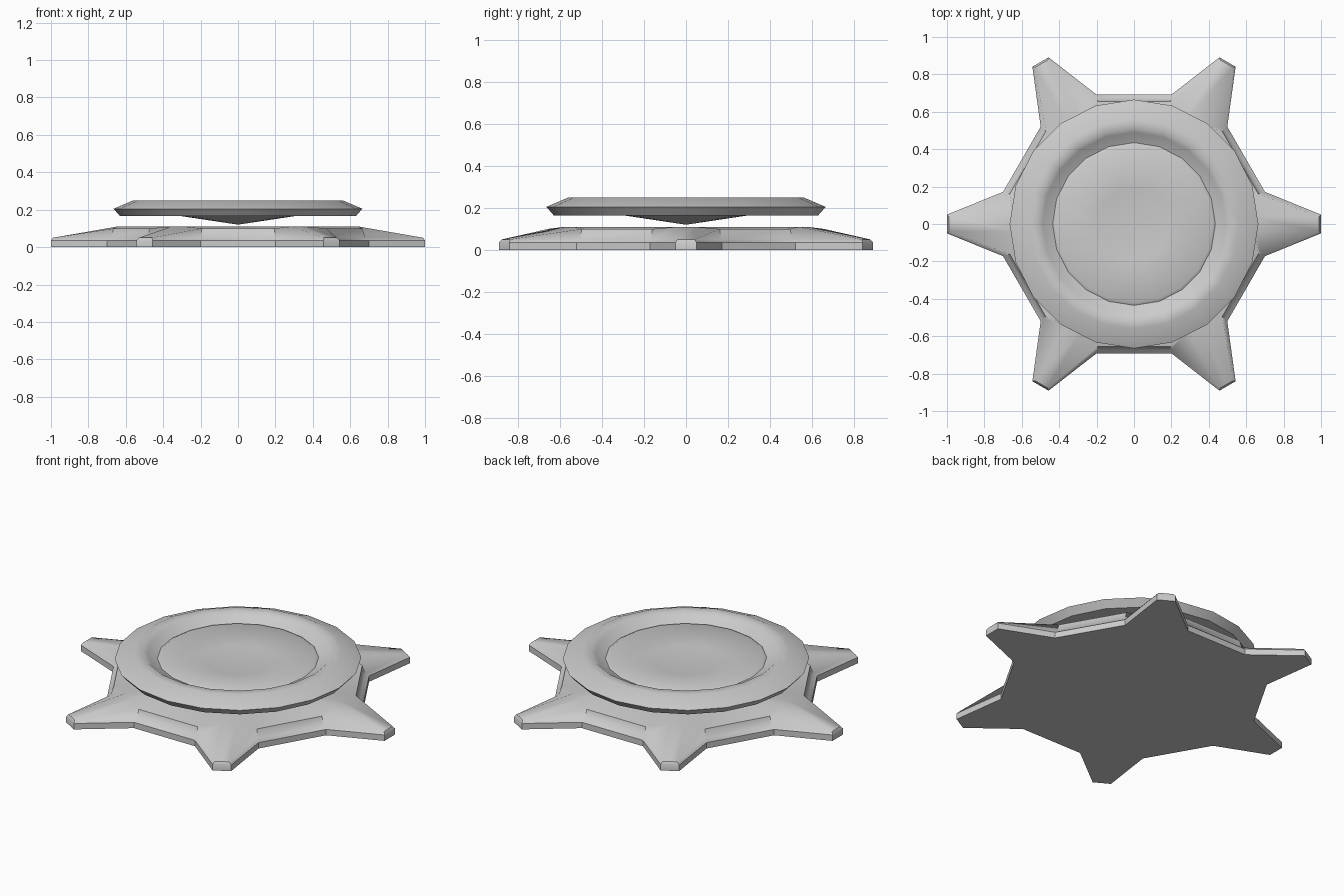
import bpy, bmesh
from math import sin, cos, pi, radians

if "Cube" in bpy.data.objects:
    bpy.data.objects.remove(bpy.data.objects["Cube"])


def finish(bm, name, angle):
    bmesh.ops.recalc_face_normals(bm, faces=bm.faces)
    mesh = bpy.data.meshes.new(name)
    bm.to_mesh(mesh)
    bm.free()
    ob = bpy.data.objects.new(name, mesh)
    bpy.context.collection.objects.link(ob)
    bpy.ops.object.select_all(action='DESELECT')
    bpy.context.view_layer.objects.active = ob
    ob.select_set(True)
    bpy.ops.object.shade_smooth_by_angle(angle=radians(angle))
    return ob


def bridge(bm, a, b):
    n = len(a)
    for i in range(n):
        bm.faces.new((a[i], a[(i + 1) % n], b[(i + 1) % n], b[i]))


def star_ring(bm, tip_r, tip_w, val_x, val_w, z, val_z):
    """Six-armed outline: valley, tip, tip, valley for each arm."""
    verts = []
    for k in range(6):
        c, s = cos(k * pi / 3), sin(k * pi / 3)
        for x, y, h in ((val_x, -val_w, val_z), (tip_r, -tip_w, z),
                        (tip_r, tip_w, z), (val_x, val_w, val_z)):
            verts.append(bm.verts.new((x * c - y * s, x * s + y * c, h)))
    return verts


# Six-armed base with a small ledge round the edge and sloping arms
bm = bmesh.new()
rings = [star_ring(bm, *p) for p in (
    (1.00, 0.05, 0.70, 0.172, 0.0, 0.0),
    (1.00, 0.05, 0.70, 0.172, 0.035, 0.035),
    (0.99, 0.04, 0.68, 0.168, 0.05, 0.05),
    (0.645, 0.04, 0.665, 0.16, 0.11, 0.10))]
for a, b in zip(rings, rings[1:]):
    bridge(bm, a, b)
for ring, z in ((rings[0], 0.0), (rings[-1], 0.11)):
    hub = bm.verts.new((0, 0, z))
    for i in range(len(ring)):
        bm.faces.new((ring[i], ring[(i + 1) % len(ring)], hub))
finish(bm, "star_base", 35)

# Floating dished disc: lathe profile (radius, height) from underside to top
profile = [(0.30, 0.165), (0.63, 0.165), (0.665, 0.205), (0.56, 0.25),
           (0.51, 0.25), (0.49, 0.235), (0.435, 0.208), (0.42, 0.217),
           (0.19, 0.195)]
SIDES = 20
bm = bmesh.new()
rings = [[bm.verts.new((r * cos(2 * pi * i / SIDES), r * sin(2 * pi * i / SIDES), z))
          for i in range(SIDES)] for r, z in profile]
for a, b in zip(rings, rings[1:]):
    bridge(bm, a, b)
for ring, z in ((rings[0], 0.12), (rings[-1], 0.185)):
    hub = bm.verts.new((0, 0, z))
    for i in range(SIDES):
        bm.faces.new((ring[i], ring[(i + 1) % SIDES], hub))
finish(bm, "dish_disc", 40)
